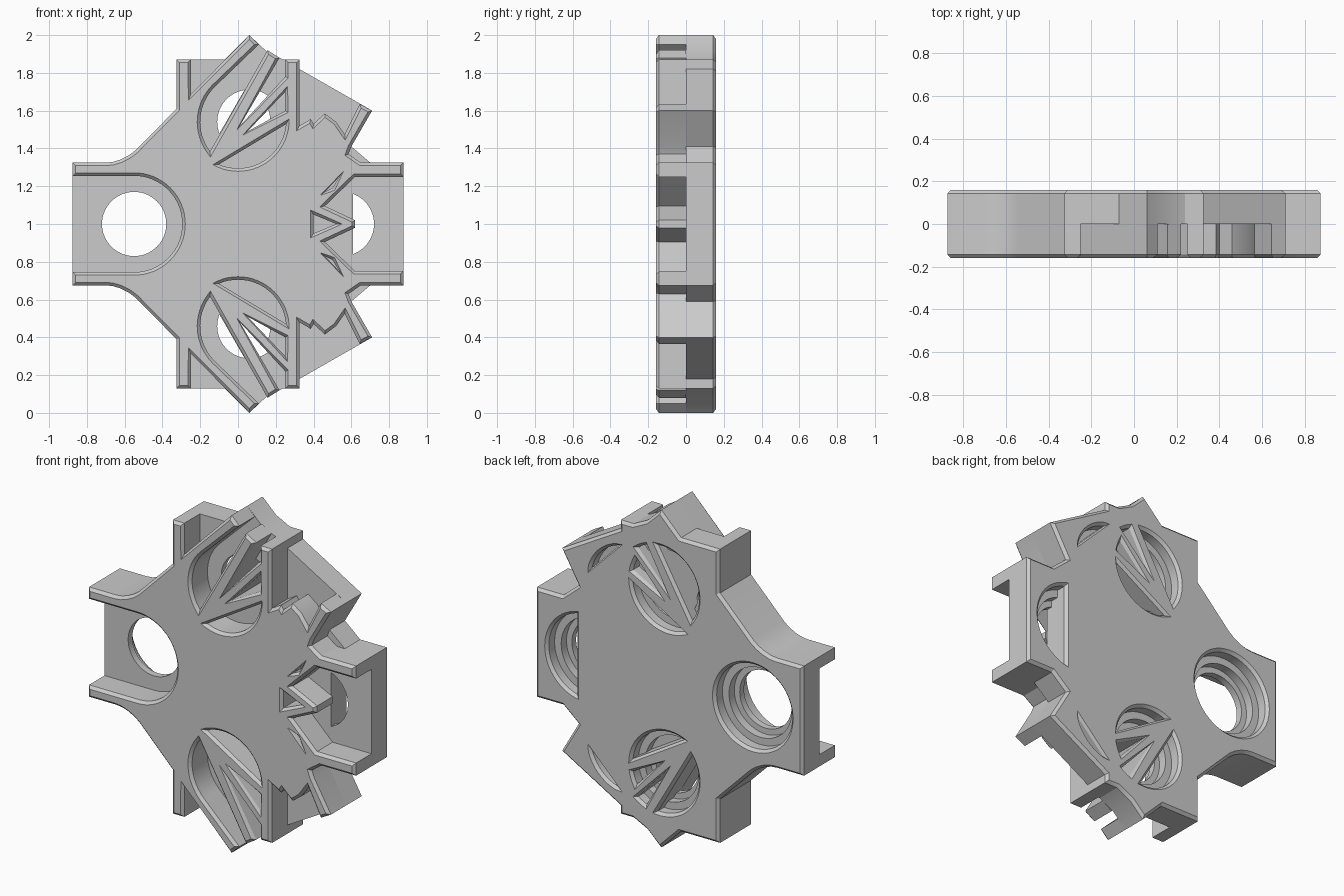
import bpy, bmesh, math
from mathutils import Vector

if "Cube" in bpy.data.objects:
    bpy.data.objects.remove(bpy.data.objects["Cube"])

CH = 0.016  # edge chamfer


def arc(cx, cz, r, a0, a1, n=16):
    return [(cx + r * math.cos(math.radians(a0 + (a1 - a0) * i / n)),
             cz + r * math.sin(math.radians(a0 + (a1 - a0) * i / n))) for i in range(n + 1)]


def circle(cx, cz, r, n=64):
    return arc(cx, cz, r, 0, 360, n)[:-1]


def clip(poly, a, b):
    """Keep the part of a convex polygon left of the line a -> b."""
    side = lambda p: (b[0] - a[0]) * (p[1] - a[1]) - (b[1] - a[1]) * (p[0] - a[0])
    out = []
    for p, q in zip(poly, poly[1:] + poly[:1]):
        sp, sq = side(p), side(q)
        if sp >= 0:
            out.append(p)
        if sp * sq < 0:
            t = sp / (sp - sq)
            out.append((p[0] + t * (q[0] - p[0]), p[1] + t * (q[1] - p[1])))
    return out


def mirror(poly):
    return [(x, -z) for x, z in reversed(poly)]


def closed(upper):
    """Complete an upper half outline with its mirror image."""
    return upper + [p for p in mirror(upper) if abs(p[1]) > 1e-5]


def orient(poly, ccw):
    clean = []
    for p in poly:
        if not clean or math.dist(p, clean[-1]) > 1e-3:
            clean.append(p)
    if math.dist(clean[0], clean[-1]) < 1e-3:
        clean.pop()
    area = sum(p[0] * q[1] - q[0] * p[1] for p, q in zip(clean, clean[1:] + clean[:1]))
    return clean if (area > 0) == ccw else clean[::-1]


def inset(poly, d):
    """Move the outline into the material, which lies on its left."""
    out, n = [], len(poly)
    for i in range(n):
        p0, p, p1 = (Vector(poly[k % n]) for k in (i - 1, i, i + 1))
        e0, e1 = (p - p0).normalized(), (p1 - p).normalized()
        n0, n1 = Vector((-e0.y, e0.x)), Vector((-e1.y, e1.x))
        m = n0 + n1
        m = m.normalized() if m.length > 1e-4 else n0
        out.append(tuple(p + m * d / max(m.dot(n0), 0.5)))
    return out


def slab(bm, outline, holes, y0, y1, chamfer=0.0):
    """Extruded profile with holes; the y1 end can be chamfered."""
    s = 1 if y1 > y0 else -1
    loops = [orient(outline, True)] + [orient(h, False) for h in holes if len(h) > 2]
    caps = {0: [], 1: []}
    for lp in loops:
        rings = [(y0, lp), (y1 - s * chamfer, lp)]
        if chamfer:
            rings.append((y1, inset(lp, chamfer)))
        vr = [[bm.verts.new((x, y, z + 1)) for x, z in pts] for y, pts in rings]
        n = len(lp)
        for a, b in zip(vr, vr[1:]):
            for i in range(n):
                j = (i + 1) % n
                bm.faces.new((a[i], a[j], b[j], b[i]))
        for k, ring in ((0, vr[0]), (1, vr[-1])):
            caps[k] += [bm.edges.get((ring[i], ring[(i + 1) % n])) for i in range(n)]
    for k in caps:
        bmesh.ops.triangle_fill(bm, use_beauty=True, use_dissolve=False, edges=caps[k],
                                normal=(0, s if k else -s, 0))


def finish(bm, name):
    bmesh.ops.recalc_face_normals(bm, faces=bm.faces[:])
    me = bpy.data.meshes.new(name)
    bm.to_mesh(me)
    bm.free()
    ob = bpy.data.objects.new(name, me)
    bpy.context.collection.objects.link(ob)
    bpy.ops.object.select_all(action='DESELECT')
    ob.select_set(True)
    bpy.context.view_layer.objects.active = ob
    bpy.ops.object.shade_smooth_by_angle(angle=math.radians(25))


# Rounded inside corner between the left arm and the diagonal edge
fillet = [(-.70, .325), (-.66, .329), (-.62, .342), (-.58, .362), (-.545, .388)]

# Front layer: walls, open channels and crossing ribs
front = (arc(-.55, 0, .255, 0, 90) + [(-.875, .255), (-.875, .325)] + fillet
         + [(-.325, .61), (-.325, .87), (-.25, .87), (-.25, .685), (.06, 1.0), (.11, .95)]
         + arc(.06, .541, .26, 135, 217)
         + [(.156, .92), (.22, .88), (.01, .52), (.25, .78), (.25, .87), (.325, .87),
            (.325, .52), (.385, .555), (.40, .53), (.46, .585), (.52, .54), (.565, .475),
            (.645, .635), (.71, .60), (.60, .41), (.585, .37), (.65, .325), (.875, .325),
            (.875, .25), (.62, .25), (.46, .095), (.62, .02)])
upper_pockets = [
    [(.05, .49), (.25, .60), (.25, .70)],
    clip(circle(0, .55, .255), (.24, .52), (.04, .40)),
    [(.46, .17), (.54, .255), (.50, .19)],
]
pockets = upper_pockets + [mirror(p) for p in upper_pockets] + [[(.40, .05), (.40, -.05), (.52, 0)]]
bm = bmesh.new()
slab(bm, closed(front), pockets, 0, -.16, CH)
finish(bm, "front_ribs")

# Back layer: full outline with stepped bores, partly filled by overlapping arms
back = ([(-.875, .325)] + fillet
        + [(-.325, .61), (-.325, .87), (-.07, .87), (.06, 1.0), (.15, .915), (.24, .87),
           (.325, .87), (.325, .82), (.71, .60), (.60, .41), (.70, .325), (.875, .325)])


def bores(r):
    diag, up = circle(.06, .541, r), circle(0, .55, r)
    top = [clip(diag, (-.144, .40), (.156, .92)),
           clip(clip(diag, (.22, .88), (.01, .52)), (.02, .53), (.25, .78)),
           clip(clip(clip(up, (.05, .49), (.25, .60)), (.25, .60), (.25, .70)), (.25, .70), (.05, .49))]
    if r > .19:
        top.append(clip(up, (.24, .52), (.04, .40)))
    if r > .23:
        top.append(clip(circle(.275, .476, r), (.06, .99), (.52, .53)))
    return top + [mirror(t) for t in top] + [
        circle(-.55, 0, r), clip(circle(.55, 0, r), (.61, 1), (.61, -1))]


bm = bmesh.new()
for r, y0, y1, c in ((.17, 0, .04, 0), (.205, .04, .09, 0), (.248, .09, .16, CH)):
    slab(bm, closed(back), bores(r), y0, y1, c)
finish(bm, "back_plate")
